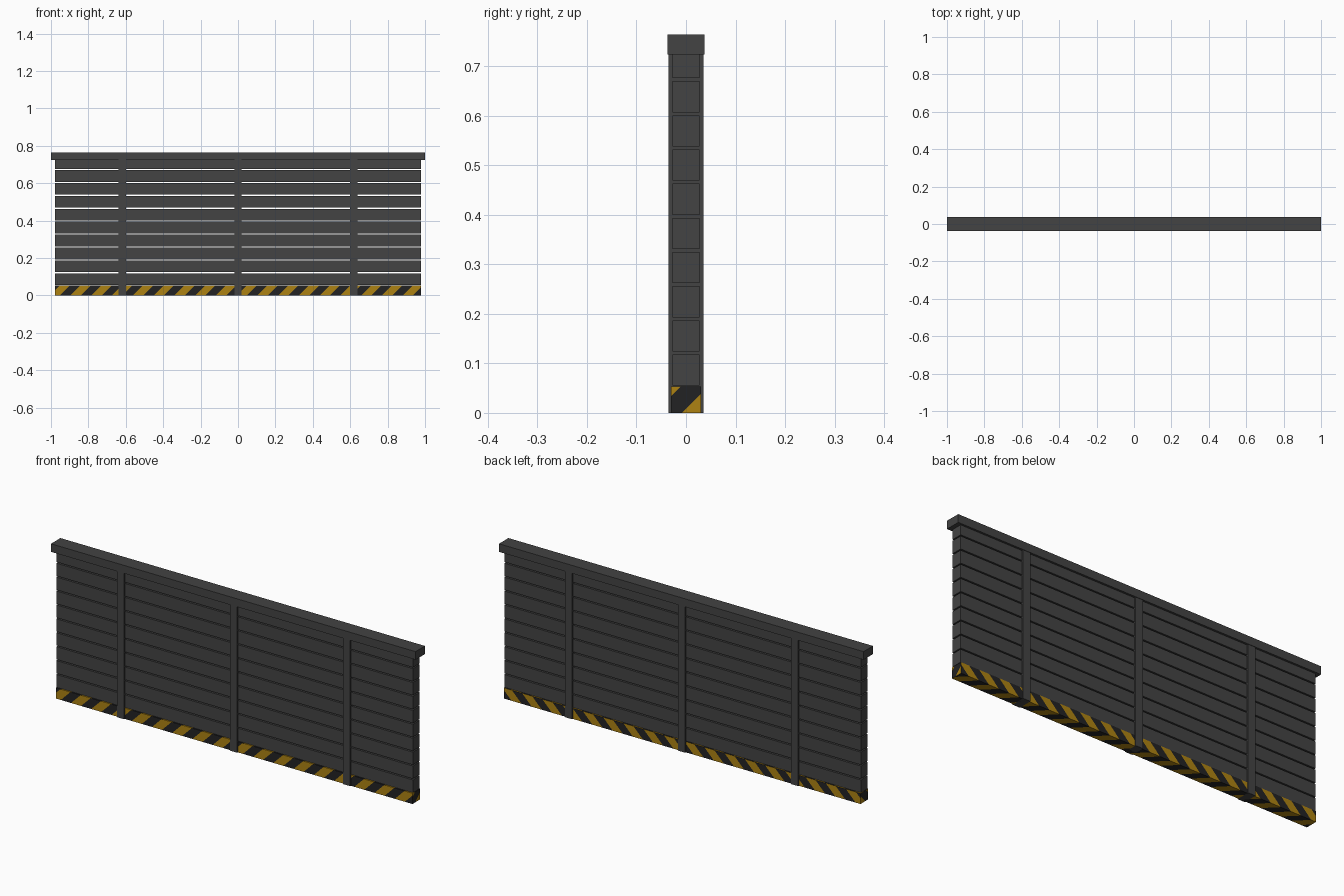
import bpy, bmesh
from mathutils import Vector

if "Cube" in bpy.data.objects:
    bpy.data.objects.remove(bpy.data.objects["Cube"])

def material(name, rgb):
    m = bpy.data.materials.new(name)
    m.diffuse_color = (*rgb, 1)
    m.use_nodes = True
    m.node_tree.nodes["Principled BSDF"].inputs["Base Color"].default_value = m.diffuse_color
    return m

GREY = material("dark_grey", (0.056, 0.056, 0.056))
YELLOW = material("warning_yellow", (0.42, 0.225, 0.006))
BLACK = material("stripe_black", (0.016, 0.016, 0.017))

def box(name, x, y, z, mats):
    """Box from (min, max) ranges; returns the object."""
    bm = bmesh.new()
    bmesh.ops.create_cube(bm, size=1)
    for v in bm.verts:
        v.co = [r[0] if c < 0 else r[1] for c, r in zip(v.co, (x, y, z))]
    me = bpy.data.meshes.new(name)
    bm.to_mesh(me)
    bm.free()
    for m in mats:
        me.materials.append(m)
    ob = bpy.data.objects.new(name, me)
    bpy.context.collection.objects.link(ob)
    return ob

# top rail
box("top_rail", (-1, 1), (-0.037, 0.037), (0.724, 0.764), [GREY])

# horizontal slats with narrow see-through gaps
for i in range(10):
    z0 = 0.055 + i * 0.069
    box(f"slat_{i + 1}", (-0.978, 0.978), (-0.027, 0.027),
        (z0, min(z0 + 0.063, 0.725)), [GREY])

# upright posts
for i, x in enumerate((-0.62, 0, 0.62)):
    box(f"post_{i + 1}", (x - 0.02, x + 0.02), (-0.035, 0.035), (0, 0.725), [GREY])

# bottom rail, every side cut into diagonal warning stripes
PITCH, WIDTH = 0.111, 0.056
rail = box("striped_bottom_rail", (-0.978, 0.978), (-0.03, 0.03), (0, 0.053),
           [YELLOW, BLACK])
bm = bmesh.new()
bm.from_mesh(rail.data)
bm.normal_update()
# (face normal, stripe direction, start of one black stripe)
sides = [((0, -1, 0), (1, 0, -1), 0.936), ((0, 1, 0), (1, 0, -1), 0.936),
         ((0, 0, -1), (1, 1, 0), 0.966), ((0, 0, 1), (1, 1, 0), 0.966),
         ((1, 0, 0), (0, 1, -1), -0.064), ((-1, 0, 0), (0, 1, -1), -0.064)]
for normal, direction, start in sides:
    n, d = Vector(normal), Vector(direction)
    for k in range(-20, 3):
        for edge in (start + k * PITCH, start + k * PITCH + WIDTH):
            faces = [f for f in bm.faces if f.normal.dot(n) > 0.9]
            geom = set(faces)
            for f in faces:
                geom.update(f.edges)
                geom.update(f.verts)
            bmesh.ops.bisect_plane(bm, geom=list(geom), dist=1e-5,
                                   plane_co=d * edge / d.length_squared, plane_no=d)
            bm.normal_update()
    for f in bm.faces:
        if f.normal.dot(n) > 0.9:
            t = (f.calc_center_median().dot(d) - start) % PITCH
            f.material_index = 1 if t < WIDTH else 0
bm.to_mesh(rail.data)
bm.free()
